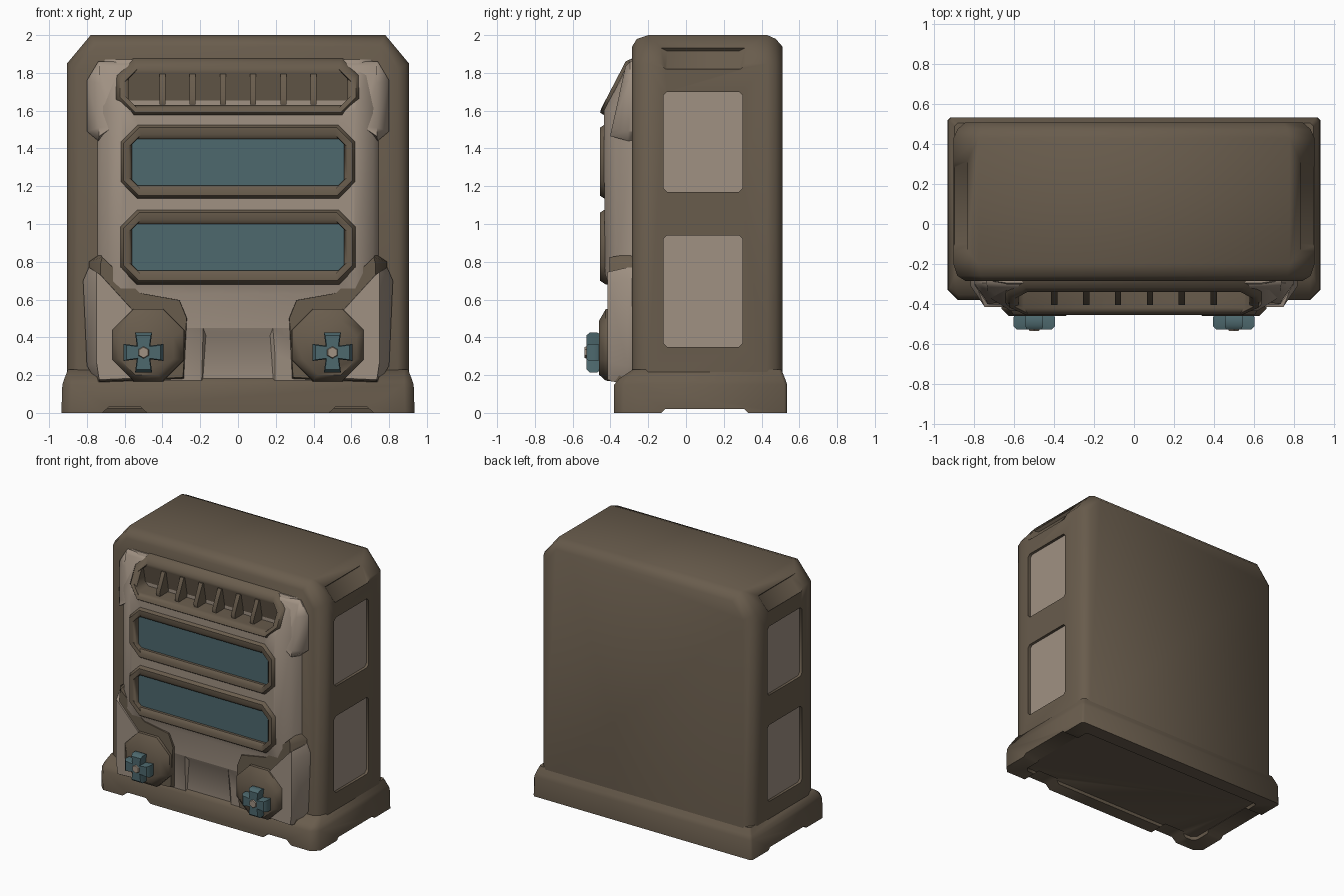
import bpy, bmesh, math

cube = bpy.data.objects.get("Cube")
if cube:
    bpy.data.objects.remove(cube, do_unlink=True)


def material(name, rgb):
    m = bpy.data.materials.new(name)
    m.use_nodes = True
    m.diffuse_color = (*rgb, 1)
    bsdf = next(n for n in m.node_tree.nodes if n.type == 'BSDF_PRINCIPLED')
    bsdf.inputs["Base Color"].default_value = (*rgb, 1)
    bsdf.inputs["Roughness"].default_value = 0.8
    return m


BROWN = material("dark brown", (0.14, 0.107, 0.073))
TAN = material("light taupe", (0.35, 0.283, 0.225))
TEAL = material("dull teal", (0.075, 0.14, 0.155))
parts = []


def loft(name, rings, mat, end_mat=None, keep=True):
    """Skin a row of equal-length rings and cap both ends."""
    bm = bmesh.new()
    vs = [[bm.verts.new(p) for p in r] for r in rings]
    n = len(vs[0])
    for a, b in zip(vs, vs[1:]):
        for i in range(n):
            bm.faces.new((a[i], a[(i + 1) % n], b[(i + 1) % n], b[i]))
    bm.faces.new(vs[0])
    end = bm.faces.new(vs[-1])
    if end_mat:
        end.material_index = 1
    bmesh.ops.recalc_face_normals(bm, faces=bm.faces)
    me = bpy.data.meshes.new(name)
    bm.to_mesh(me)
    bm.free()
    for m in (mat, end_mat):
        if m:
            me.materials.append(m)
    ob = bpy.data.objects.new(name, me)
    bpy.context.collection.objects.link(ob)
    if keep:
        parts.append(ob)
    return ob


def at_y(pts, y):
    """Place an (x, z) outline at a depth; the depth may depend on z."""
    return [(x, y(z) if callable(y) else y, z) for x, z in pts]


def at_x(pts, x):
    return [(x, y, z) for y, z in pts]


def octo(x0, x1, z0, z1, c):
    return [(x0 + c, z0), (x1 - c, z0), (x1, z0 + c), (x1, z1 - c),
            (x1 - c, z1), (x0 + c, z1), (x0, z1 - c), (x0, z0 + c)]


def ngon(cx, cz, r, n=8):
    return [(cx + r * math.cos((i + .5) * math.tau / n),
             cz + r * math.sin((i + .5) * math.tau / n)) for i in range(n)]


def shrink(pts, k):
    cx = sum(p[0] for p in pts) / len(pts)
    cz = sum(p[1] for p in pts) / len(pts)
    return [(cx + (x - cx) * k, cz + (z - cz) * k) for x, z in pts]


def flip(pts, s):
    return [(x * s, z) for x, z in pts]


def cut(ob, rings):
    cutter = loft("cutter", rings, None, keep=False)
    cutter.hide_render = True
    mod = ob.modifiers.new("cut", 'BOOLEAN')
    mod.operation = 'DIFFERENCE'
    mod.solver = 'EXACT'
    mod.object = cutter
    bpy.context.view_layer.objects.active = ob
    bpy.ops.object.modifier_apply(modifier=mod.name)
    bpy.data.objects.remove(cutter, do_unlink=True)


# Casing: a block with chamfered top corners and softened front and back rims
def casing_outline(d):
    w, t = 0.905 - d, 2.0 - d
    return [(-w, .15), (w, .15), (w, 1.85 - d / 2), (.78 - d / 2, t),
            (-.78 + d / 2, t), (-w, 1.85 - d / 2)]


casing = loft("casing", [at_y(casing_outline(d), y) for d, y in (
    (.06, -.285), (.02, -.26), (0, -.2), (0, .43), (.02, .475), (.06, .51))], BROWN)

# Side windows, and shallow pockets in the corner chamfers above them
windows = [octo(-.12, .3, 1.17, 1.7, .02), octo(-.12, .3, .35, .94, .02)]
for s, side in ((1, "left"), (-1, "right")):
    for w, level in zip(windows, ("upper", "lower")):
        cut(casing, [at_x(w, s * .88), at_x(w, s * 1.0)])
        loft(f"{side}_{level}_side_panel",
             [at_x(w, s * .877), at_x(w, s * .884)], TAN)
    cut(casing, [[(s * x, y, z) for x, y, z in (
        (.82 + d, -.1 - e, 1.915 + d), (.82 + d, .28 + e, 1.915 + d),
        (.9 + d, .28 + e, 1.815 + d), (.9 + d, -.1 - e, 1.815 + d))]
        for d, e in ((0, 0), (.06, .12))])


# Flared plinth with a shallow step underneath and notches between its feet
def base_ring(z, w, yf, yb, c, b=.015):
    return [(-w + c, yf, z), (w - c, yf, z), (w, yf + c, z), (w, yb - b, z),
            (w - b, yb, z), (-w + b, yb, z), (-w, yb - b, z), (-w, yf + c, z)]


base = loft("base", [base_ring(0, .935, -.38, .535, .05),
                     base_ring(.15, .93, -.38, .535, .05),
                     base_ring(.18, .92, -.355, .525, .04),
                     base_ring(.23, .9, -.28, .505, .02)], BROWN)
cut(base, [base_ring(-.1, .84, -.3, .45, .03), base_ring(.022, .8, -.27, .42, .03)])
cut(base, [at_x([(-.15, -.02), (.35, -.02), (.31, .02), (-.11, .02)], x)
           for x in (-1.1, 1.1)])
for s in (1, -1):
    notch = flip([(.46, -.02), (.74, -.02), (.68, .035), (.52, .035)], s)
    cut(base, [at_y(notch, -.6), at_y(notch, -.25)])

# Front panel: flat middle, gentle shoulders, steep sides, sloping back at the top
panel = loft("front_panel", [
    [(-wo, -.27, z), (-wo + .035, y + d, z), (-wi, y, z),
     (wi, y, z), (wo - .035, y + d, z), (wo, -.27, z)]
    for z, wo, wi, y, d in ((.13, .77, .66, -.36, .02), (.45, .77, .64, -.385, .03),
                            (.63, .76, .62, -.395, .03), (.74, .75, .62, -.43, .06),
                            (1.6, .75, .62, -.435, .06), (1.87, .74, .64, -.295, .01))], TAN)
cut(panel, [at_y([(-.25, .1), (.25, .1), (.2, .49), (-.2, .49)], -.42),
            at_y([(-.19, .12), (.19, .12), (.17, .41), (-.17, .41)], -.352)])


# Window frames: raised octagonal rims around a sunken floor
def framed(name, z0, z1, w, c, front, floor, low, high, floor_mat):
    outer = octo(-w, w, z0, z1, c)
    lip = octo(-w + .02, w - .02, z0 + .02, z1 - .02, c * .9)
    ridge = octo(-w + .045, w - .045, z0 + low * .7, z1 - high * .7, c * .75)
    inner = octo(-w + .065, w - .065, z0 + low, z1 - high, c * .3)
    cut(panel, [at_y(lip, -.7), at_y(lip, -.3)])
    loft(name, [at_y(outer, -.28), at_y(outer, lambda z: front(z) + .03),
                at_y(lip, front), at_y(ridge, front), at_y(inner, lambda z: front(z) + .02),
                at_y(inner, floor)], BROWN, floor_mat)


for level, z in (("upper", 1.13), ("lower", .68)):
    framed(f"{level}_window", z, z + .4, .625, .09,
           lambda z: -.455, -.415, .075, .08, TEAL)
framed("vent", 1.57, 1.88, .645, .09, lambda z: -.455 + max(0, z - 1.6) * .52,
       lambda z: -.295 - (z - 1.63) * .2, .06, .085, BROWN)

# Vent fins
fin = [(-.285, 1.632), (-.4, 1.632), (-.405, 1.66), (-.34, 1.795), (-.32, 1.795)]
for i in range(6):
    x = -.4 + i * .16
    loft(f"vent_fin_{i + 1}", [at_x(fin, x - .016), at_x(fin, x + .016)], BROWN)

# Corner guards and knobs, mirrored left to right
upper = [(.56, 1.86), (.74, 1.86), (.8, 1.76), (.8, 1.49), (.74, 1.44), (.65, 1.5)]
lower = [(.82, .7), (.79, .77), (.73, .75), (.52, .52), (.5, .16), (.74, .15), (.8, .25)]
backing = [(.79, .8), (.73, .84), (.52, .64), (.3, .6), (.26, .5), (.28, .17), (.76, .15)]
a, b, r = .105, .045, .036
plus = [(a, -b), (a, b), (r, r), (b, a), (-b, a), (-r, r),
        (-a, b), (-a, -b), (-r, -r), (-b, -a), (b, -a), (r, -r)]


def crown(pts, limit, k, s):
    """Front outline of a guard, pulled in from its outer side."""
    return flip(shrink([(min(x, limit), z) for x, z in pts], k), s)


for s, side in ((1, "left"), (-1, "right")):
    up, lo, bk = (flip(p, s) for p in (upper, lower, backing))
    loft(f"{side}_upper_guard", [
        at_y(up, -.27), at_y(up, lambda z: -.295 - (1.86 - z) * .03),
        at_y(crown(upper, .74, .88, s), lambda z: -.315 - (1.86 - z) * .22)], TAN)
    loft(f"{side}_lower_backing", [
        at_y(bk, -.27), at_y(bk, -.3),
        at_y(crown(backing, .74, .95, s), -.404)], BROWN)
    loft(f"{side}_lower_guard", [
        at_y(lo, -.27), at_y(lo, -.31), at_y(crown(lower, .755, .92, s), -.415)], TAN)
    loft(f"{side}_knob_mount", [
        at_y(ngon(s * .475, .36, .21), -.35), at_y(ngon(s * .475, .36, .205), -.425),
        at_y(ngon(s * .485, .345, .155), -.46)], BROWN)
    knob = [(s * .5 + x, .32 + z) for x, z in plus]
    loft(f"{side}_knob", [
        at_y(shrink(knob, .9), -.45), at_y(knob, -.47), at_y(knob, -.51),
        at_y(shrink(knob, .85), -.528)], TEAL)
    loft(f"{side}_knob_cap", [
        at_y(ngon(s * .5, .32, .036, 6), -.52),
        at_y(ngon(s * .5, .32, .028, 6), -.537)], TAN)

# Soft shading with crisp creases
bpy.ops.object.select_all(action='DESELECT')
for ob in parts:
    ob.select_set(True)
bpy.context.view_layer.objects.active = casing
bpy.ops.object.shade_smooth_by_angle(angle=math.radians(48))
